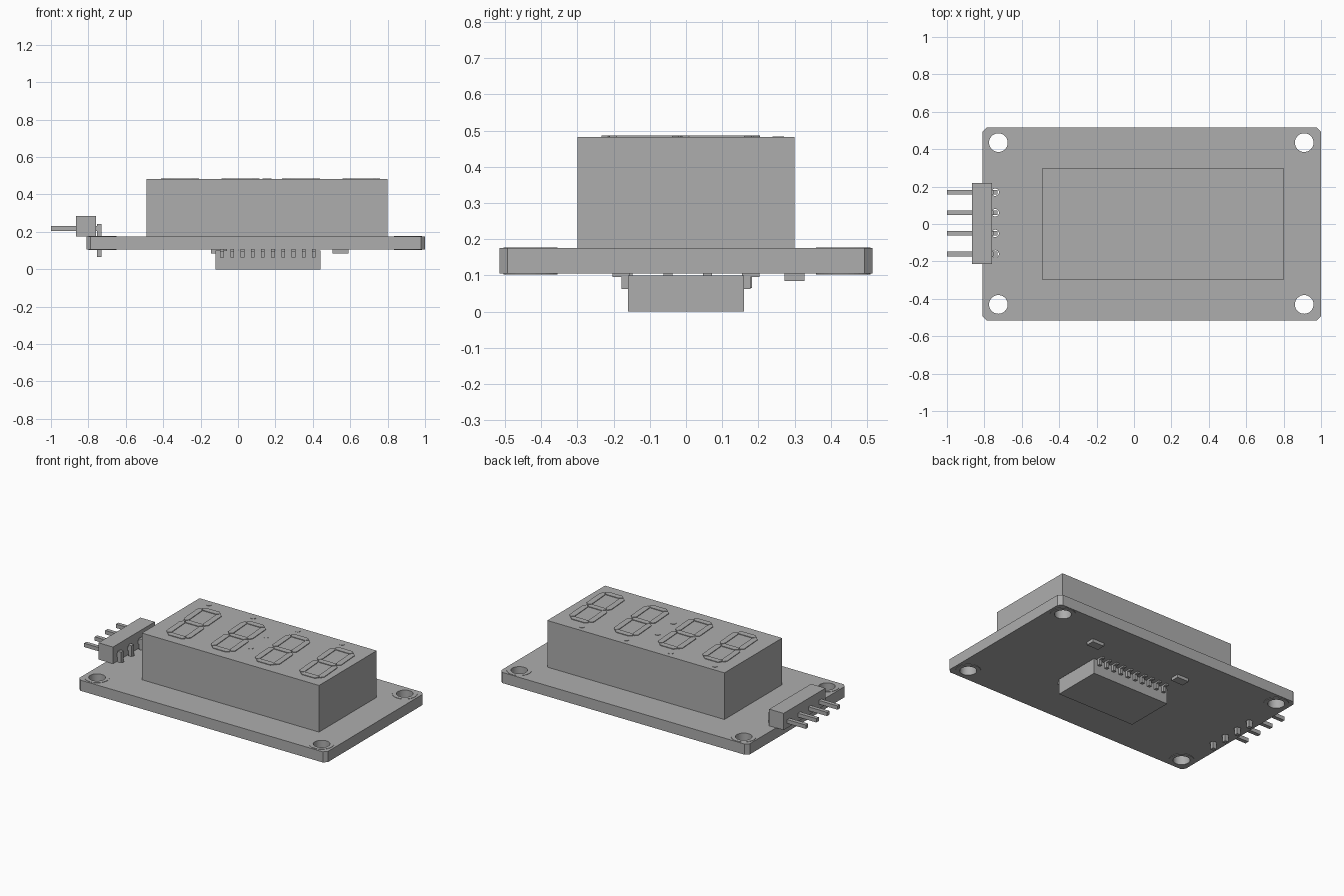
import bpy
import bmesh
from math import cos, sin, pi
from mathutils import Vector

if "Cube" in bpy.data.objects:
    bpy.data.objects.remove(bpy.data.objects["Cube"])

grey = bpy.data.materials.new("mid_grey")
grey.use_nodes = True
colour = (0.42, 0.42, 0.42, 1)
grey.diffuse_color = colour
grey.node_tree.nodes["Principled BSDF"].inputs["Base Color"].default_value = colour


def finish(name, bm):
    bmesh.ops.recalc_face_normals(bm, faces=bm.faces)
    mesh = bpy.data.meshes.new(name)
    bm.to_mesh(mesh)
    bm.free()
    mesh.materials.clear()
    mesh.materials.append(grey)
    obj = bpy.data.objects.new(name, mesh)
    bpy.context.collection.objects.link(obj)
    return obj


def boxes(name, spans):
    """Each span is (x0, x1, y0, y1, z0, z1)."""
    bm = bmesh.new()
    for x0, x1, y0, y1, z0, z1 in spans:
        verts = bmesh.ops.create_cube(bm, size=1)["verts"]
        for v in verts:
            v.co = Vector((x0 + (v.co.x + 0.5) * (x1 - x0),
                           y0 + (v.co.y + 0.5) * (y1 - y0),
                           z0 + (v.co.z + 0.5) * (z1 - z0)))
    return finish(name, bm)


def slab(name, loops, z0, z1):
    """Extrude closed outlines; inner outlines become holes."""
    curve = bpy.data.curves.new(name, "CURVE")
    curve.dimensions = "2D"
    curve.fill_mode = "BOTH"
    curve.extrude = (z1 - z0) / 2
    for loop in loops:
        spline = curve.splines.new("POLY")
        spline.points.add(len(loop) - 1)
        for point, (x, y) in zip(spline.points, loop):
            point.co = (x, y, 0, 1)
        spline.use_cyclic_u = True
        spline.use_smooth = False
    temp = bpy.data.objects.new(name + "_outline", curve)
    bpy.context.collection.objects.link(temp)
    bpy.context.view_layer.update()
    mesh = bpy.data.meshes.new_from_object(
        temp.evaluated_get(bpy.context.evaluated_depsgraph_get()))
    bm = bmesh.new()
    bm.from_mesh(mesh)
    bpy.data.objects.remove(temp)
    bpy.data.curves.remove(curve)
    bpy.data.meshes.remove(mesh)
    bmesh.ops.remove_doubles(bm, verts=bm.verts, dist=1e-5)
    bmesh.ops.translate(bm, verts=bm.verts, vec=(0, 0, (z0 + z1) / 2))
    return finish(name, bm)


def circle(x, y, r, n=32):
    return [(x + r * cos(2 * pi * i / n), y + r * sin(2 * pi * i / n)) for i in range(n)]


# Circuit board with bevelled corners, mounting holes and pin holes
bottom, top = 0.105, 0.175
left, right, half, cut = -0.81, 1.0, 0.515, 0.022
outline = [(left + cut, -half), (right - cut, -half), (right, cut - half), (right, half - cut),
           (right - cut, half), (left + cut, half), (left, half - cut), (left, cut - half)]
mounts = [(x, y) for x in (-0.725, 0.91) for y in (-0.43, 0.435)]
pin_rows = [-0.16, -0.05, 0.06, 0.17]
holes = [circle(x, y, 0.05) for x, y in mounts]
holes += [circle(-0.742, y, 0.02, 16) for y in pin_rows]
board = slab("circuit_board", [outline] + holes, bottom, top)
bpy.context.view_layer.objects.active = board
board.select_set(True)
bpy.ops.object.shade_smooth_by_angle()
board.select_set(False)

# Thin pads around the mounting holes, both faces
rings = [circle(x, y, r) for x, y in mounts for r in (0.075, 0.05)]
slab("upper_hole_pads", rings, top, top + 0.002)
slab("lower_hole_pads", rings, bottom - 0.003, bottom)

# Display block
face = 0.482
boxes("display_block", [(-0.49, 0.80, -0.30, 0.30, top, face)])


# Seven slanted segments per digit, plus points and colon
def bar(x0, y0, x1, y1, width=0.019):
    a, b = Vector((x0, y0)), Vector((x1, y1))
    along = (b - a).normalized() * width
    side = Vector((-along.y, along.x))
    return [a, a + along + side, b - along + side, b, b - along - side, a + along - side]


segments, dots = [], []
w, h, gap = 0.07, 0.2, 0.004
for i in range(4):
    centre = -0.31 + 0.323 * i
    local = [bar(gap - w, y, w - gap, y) for y in (-h, 0, h)]
    local += [bar(x, y + gap, x, y + h - gap) for x in (-w, w) for y in (-h, 0)]
    for loop in local:
        segments.append([(centre + x - 0.07 * y, y - 0.015) for x, y in loop])
    dots.append(circle(centre - 0.08, 0.255, 0.016, 16))
dots += [circle(0.155 - 0.07 * y, y, 0.018, 16) for y in (-0.1, 0.08)]
slab("digit_segments", segments, face, face + 0.004)
slab("display_dots", dots, face, face + 0.002)

# Right-angle pin header
boxes("header_body", [(-0.865, -0.76, -0.215, 0.22, top, 0.285)])
p = 0.0125
boxes("header_pins_horizontal", [(-1.0, -0.73, y - p, y + p, 0.205, 0.23) for y in pin_rows])
boxes("header_pins_vertical", [(-0.755, -0.73, y - p, y + p, 0.065, 0.243) for y in pin_rows])

# Driver chip under the board with two rows of legs
boxes("driver_chip", [(-0.12, 0.44, -0.16, 0.16, 0, 0.1)])
legs = []
for i in range(10):
    x = -0.085 + 0.0545 * i
    for s in (-1, 1):
        legs.append((x - 0.01, x + 0.01, *sorted((s * 0.155, s * 0.178)), 0.062, bottom))
        legs.append((x - 0.01, x + 0.01, *sorted((s * 0.17, s * 0.203)), 0.095, bottom))
boxes("chip_legs", legs)

# Small components beside the chip
boxes("small_components", [(x, x + 0.085, 0.272, 0.327, 0.085, bottom) for x in (-0.145, 0.505)])
